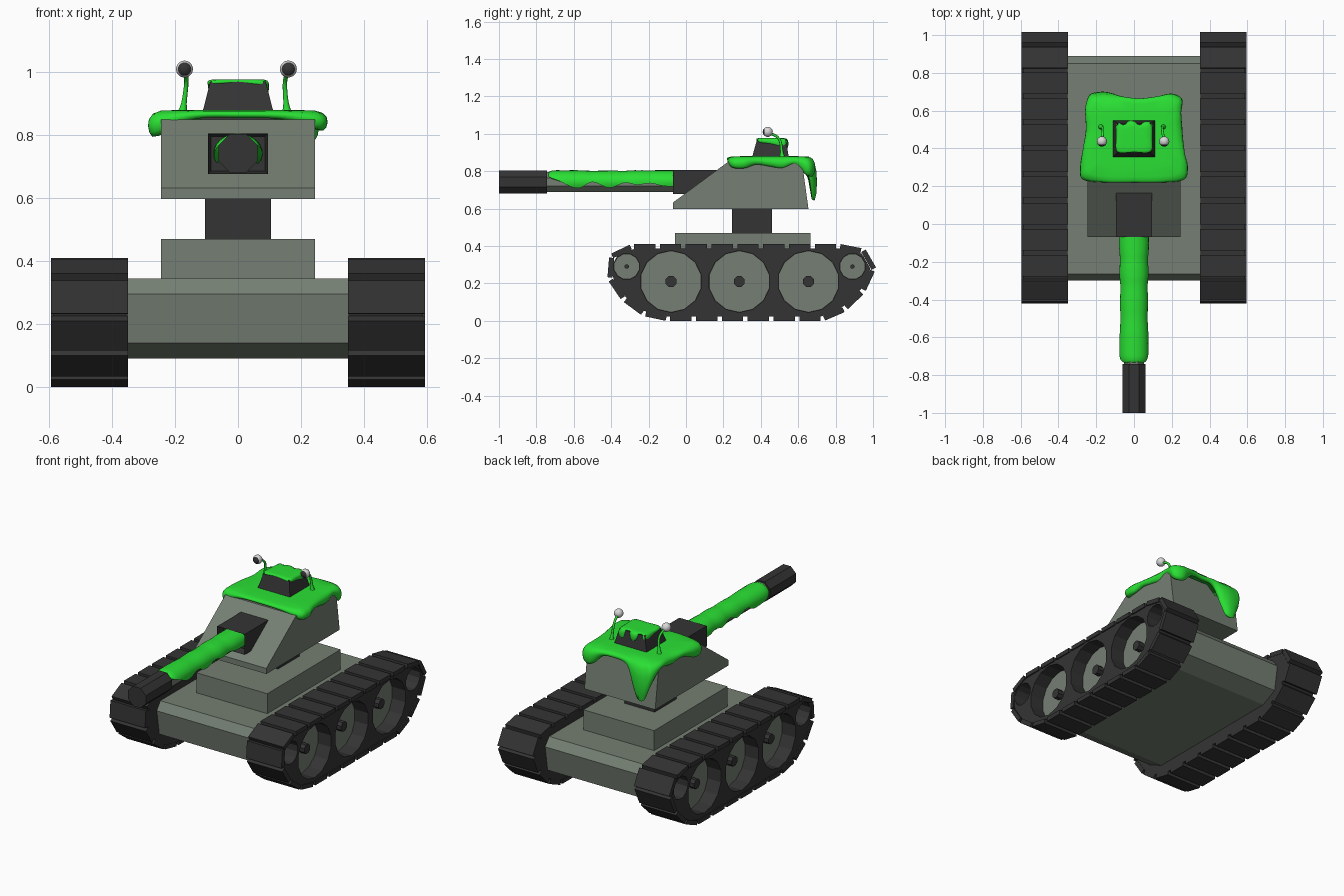
import bpy, bmesh, math
from mathutils import Vector, Matrix

if "Cube" in bpy.data.objects:
    bpy.data.objects.remove(bpy.data.objects["Cube"])


def material(name, r, g, b):
    m = bpy.data.materials.new(name)
    lin = [((c / 255 + 0.055) / 1.055) ** 2.4 for c in (r, g, b)]
    m.diffuse_color = (*lin, 1)
    m.use_nodes = True
    m.node_tree.nodes["Principled BSDF"].inputs["Base Color"].default_value = m.diffuse_color
    return m


GREY = material("grey green paint", 117, 127, 115)
DARK = material("dark metal", 52, 52, 52)
SLIME = material("slime green", 42, 224, 52)
WHITE = material("eye white", 215, 215, 215)


def finish(name, bm, *mats, smooth=None):
    bmesh.ops.recalc_face_normals(bm, faces=bm.faces)
    me = bpy.data.meshes.new(name)
    bm.to_mesh(me)
    bm.free()
    ob = bpy.data.objects.new(name, me)
    bpy.context.collection.objects.link(ob)
    for m in mats:
        me.materials.append(m)
    bpy.ops.object.select_all(action='DESELECT')
    bpy.context.view_layer.objects.active = ob
    ob.select_set(True)
    if smooth:
        bpy.ops.object.shade_smooth_by_angle(angle=math.radians(smooth))
    return ob


def loft(bm, rings):
    """Closed skin through rings of equal length, capped at both ends."""
    vs = [[bm.verts.new(p) for p in r] for r in rings]
    n = len(vs[0])
    for a, b in zip(vs, vs[1:]):
        for i in range(n):
            bm.faces.new((a[i], a[(i + 1) % n], b[(i + 1) % n], b[i]))
    bm.faces.new(vs[0])
    bm.faces.new(vs[-1])


def prism(name, profile, x0, x1, mat):
    bm = bmesh.new()
    loft(bm, [[(x, y, z) for y, z in profile] for x in (x0, x1)])
    return finish(name, bm, mat)


def box(name, x0, x1, y0, y1, z0, z1, mat):
    return prism(name, [(y0, z0), (y1, z0), (y1, z1), (y0, z1)], x0, x1, mat)


def disc(bm, y, z, r, x0, x1, n):
    """Cylinder along x."""
    angs = [2 * math.pi * (i + 0.5) / n for i in range(n)]
    loft(bm, [[(x, y + r * math.cos(a), z + r * math.sin(a)) for a in angs] for x in (x0, x1)])


def mirror_x(ob):
    ob.modifiers.new("mirror", 'MIRROR').use_mirror_merge = False


def spline(pts, n, cyclic):
    """Catmull-Rom samples through points."""
    pts = [Vector(p) for p in pts]
    k = len(pts)
    get = (lambda i: pts[i % k]) if cyclic else (lambda i: pts[max(0, min(k - 1, i))])
    out = []
    for i in range(k if cyclic else k - 1):
        a, b, c, d = (get(i + j) for j in (-1, 0, 1, 2))
        for s in range(n):
            t = s / n
            out.append(0.5 * (2 * b + (c - a) * t + (2 * a - 5 * b + 4 * c - d) * t * t
                              + (3 * b - a - 3 * c + d) * t ** 3))
    if not cyclic:
        out.append(pts[-1])
    return out


# Hull, upper deck, neck and turret
prism("hull", [(-0.17, 0.09), (0.76, 0.09), (0.865, 0.14), (0.89, 0.295),
               (0.85, 0.345), (-0.265, 0.345), (-0.30, 0.295), (-0.275, 0.14)], -0.36, 0.36, GREY)
box("upper_deck", -0.245, 0.245, -0.06, 0.665, 0.34, 0.47, GREY)
box("turret_neck", -0.105, 0.105, 0.245, 0.46, 0.465, 0.605, DARK)
prism("turret", [(-0.07, 0.597), (0.655, 0.597), (0.62, 0.85), (0.225, 0.85), (-0.07, 0.632)],
      -0.245, 0.245, GREY)

# Gun mount with recessed front opening
bm = bmesh.new()
loft(bm, [[(x, y, z) for x, z in ((-0.095, 0.677), (0.095, 0.677), (0.095, 0.805), (-0.095, 0.805))]
          for y in (-0.07, 0.17)])
bmesh.ops.recalc_face_normals(bm, faces=bm.faces)
front = [f for f in bm.faces if f.normal.y < -0.9]
bmesh.ops.inset_region(bm, faces=front, thickness=0.013)
bmesh.ops.translate(bm, verts=front[0].verts, vec=(0, 0.05, 0))
finish("gun_mount", bm, DARK)


def octagon_rod(name, r, y0, y1, mat):
    bm = bmesh.new()
    angs = [math.pi * (i + 0.5) / 4 for i in range(8)]
    loft(bm, [[(r * math.cos(a), y, 0.742 + r * math.sin(a)) for a in angs] for y in (y0, y1)])
    finish(name, bm, mat)


octagon_rod("barrel", 0.058, -0.76, 0.05, GREY)
octagon_rod("muzzle", 0.067, -1.0, -0.742, DARK)

# Hatch on the turret roof
bm = bmesh.new()
loft(bm, [[(-w, y0, z), (w, y0, z), (w, y1, z), (-w, y1, z)]
          for w, y0, y1, z in ((0.120, 0.345, 0.555, 0.845), (0.088, 0.380, 0.533, 0.970))])
finish("hatch", bm, DARK)

# Track body: half an outline, mirrored about the track's middle (y = 0.29)
half = [(-0.29, 0.41), (-0.39, 0.378), (-0.437, 0.29), (-0.41, 0.20),
        (-0.345, 0.11), (-0.26, 0.04), (-0.16, 0.0)]
outline = [Vector(p) for p in half] + [Vector((0.58 - y, z)) for y, z in reversed(half)]
mid = Vector((0.29, 0.205))
inner = [mid + Vector(((p.x - mid.x) * 0.956, (p.y - mid.y) * 0.89)) for p in outline]
track = prism("track_belt", inner, 0.352, 0.588, DARK)

# Deep wheel wells cut into the outer track wall
wheels = [(y, 0.21, 0.165, 0.031, 14) for y in (-0.08, 0.285, 0.655)]
wheels += [(y, 0.29, 0.07, 0.012, 12) for y in (-0.317, 0.89)]
bm = bmesh.new()
for y, z, r, h, n in wheels:
    disc(bm, y, z, r, 0.49, 0.7, n)
cutter = finish("wheel_well_cutter", bm, DARK)
cutter.hide_render = True
mod = track.modifiers.new("wells", 'BOOLEAN')
mod.operation = 'DIFFERENCE'
mod.object = cutter
bpy.context.view_layer.objects.active = track
bpy.ops.object.modifier_apply(modifier=mod.name)
bpy.data.objects.remove(cutter)
mirror_x(track)

# Wheel plates and hubs
bm, hubs = bmesh.new(), bmesh.new()
for y, z, r, h, n in wheels:
    disc(bm, y, z, r - 0.003, 0.47, 0.498, n)
    disc(hubs, y, z, h, 0.48, 0.535, 8)
mirror_x(finish("wheels", bm, GREY))
mirror_x(finish("wheel_hubs", hubs, DARK))

# Track pads spaced evenly round the outline
bm = bmesh.new()
count = 24
loop = list(zip(outline, outline[1:] + outline[:1]))
total = sum((b - a).length for a, b in loop)


def along(d):
    d %= total
    for a, b in loop:
        if d <= (b - a).length:
            return a + (b - a).normalized() * d
        d -= (b - a).length
    return outline[0]


for i in range(count):
    c = (i + 0.5) * total / count
    a, b = along(c - 0.057), along(c + 0.057)
    t = (b - a).normalized()
    nrm = Vector((t.y, -t.x))
    if nrm.dot(mid - a) < 0:
        nrm = -nrm
    quad = [a, b, b + nrm * 0.027, a + nrm * 0.027]
    loft(bm, [[(x, p.x, p.y) for p in quad] for x in (0.35, 0.595)])
mirror_x(finish("track_pads", bm, DARK))


# Slime blankets: outline points are (x, y, height of the hanging edge)
def blanket(name, cx, cy, top, pts):
    edge = spline(pts, 6, True)
    section = [(0.6, 0), (0.86, 0.03), (0.95, 0.16), (0.99, 0.36), (1, 0.6), (0.985, 0.85),
               (0.95, 1), (0.89, 0.97), (0.8, 0.4)]
    bm = bmesh.new()
    loft(bm, [[(cx + (p.x - cx) * s, cy + (p.y - cy) * s, top + (p.z - top) * f) for p in edge]
              for s, f in section])
    finish(name, bm, SLIME, smooth=80)


blanket("turret_slime", 0, 0.45, 0.88, [
    (-0.27, 0.235, 0.80), (-0.15, 0.22, 0.85), (0, 0.22, 0.855), (0.15, 0.22, 0.85),
    (0.265, 0.235, 0.82), (0.285, 0.30, 0.815), (0.27, 0.37, 0.835), (0.26, 0.45, 0.825),
    (0.255, 0.52, 0.815), (0.25, 0.59, 0.835), (0.255, 0.66, 0.78), (0.20, 0.69, 0.775),
    (0.12, 0.675, 0.84), (0.03, 0.665, 0.845), (-0.06, 0.675, 0.83), (-0.115, 0.692, 0.72),
    (-0.155, 0.70, 0.65), (-0.20, 0.697, 0.655), (-0.238, 0.68, 0.75), (-0.258, 0.61, 0.835),
    (-0.255, 0.50, 0.82), (-0.27, 0.40, 0.835), (-0.285, 0.30, 0.80)])
blanket("hatch_slime", 0, 0.457, 0.977, [
    (-0.088, 0.382, 0.96), (0, 0.380, 0.965), (0.088, 0.382, 0.955), (0.097, 0.45, 0.945),
    (0.095, 0.53, 0.925), (0.06, 0.543, 0.92), (0.03, 0.525, 0.96), (0, 0.545, 0.925),
    (-0.03, 0.545, 0.93), (-0.055, 0.525, 0.96), (-0.09, 0.535, 0.925), (-0.095, 0.46, 0.95)])

# Slime along the barrel: (y, left and right wrap angle, size)
bm = bmesh.new()
rings = []
for y, al, ar, s in [tuple(v) for v in spline([
        (-0.738, 45, 45, 0.72), (-0.725, 70, 66, 0.93), (-0.68, 105, 84, 1.02), (-0.58, 118, 122, 1.0),
        (-0.50, 88, 90, 0.95), (-0.41, 110, 120, 0.98), (-0.33, 86, 94, 0.95), (-0.26, 112, 104, 1.02),
        (-0.19, 98, 96, 0.98), (-0.12, 116, 110, 1.04), (-0.03, 112, 112, 1.02)], 5, False)]:
    angs = [math.radians(-al + (al + ar) * i / 14) for i in range(15)]
    ring = [(0.076 * s * math.sin(a), y, 0.742 + 0.063 * min(s, 1) * math.cos(a)) for a in angs]
    ring += [(0.042 * math.sin(a), y, 0.742 + 0.042 * math.cos(a)) for a in reversed(angs)]
    rings.append(ring)
loft(bm, rings)
finish("barrel_slime", bm, SLIME, smooth=80)

# Eyes on slime stalks
for side, ex, xs in (("left", -0.17, (-0.178, -0.172, -0.165, -0.165, -0.168)),
                     ("right", 0.16, (0.157, 0.153, 0.149, 0.152, 0.158))):
    path = [(0.515, 0.865), (0.512, 0.90), (0.505, 0.955), (0.485, 0.985), (0.445, 1.005)]
    rads = (0.018, 0.009, 0.007, 0.007, 0.007)
    pts = spline([(x, y, z, r) for x, (y, z), r in zip(xs, path, rads)], 4, False)
    rings = []
    for i, p in enumerate(pts):
        t = (pts[min(i + 1, len(pts) - 1)] - pts[max(i - 1, 0)]).to_3d().normalized()
        u = Vector((1, 0, 0))
        v = t.cross(u).normalized()
        rings.append([p.to_3d() + p.w * (u * math.cos(k * math.pi / 4) + v * math.sin(k * math.pi / 4))
                      for k in range(8)])
    bm = bmesh.new()
    loft(bm, rings)
    finish(side + "_eye_stalk", bm, SLIME, smooth=80)
    # eyeball, poles along y so that the pupil is a clean cap
    bm = bmesh.new()
    bmesh.ops.create_uvsphere(bm, u_segments=20, v_segments=14, radius=0.027,
                              matrix=Matrix.Rotation(math.pi / 2, 4, 'X'))
    for f in bm.faces:
        f.material_index = int(f.calc_center_median().y < -0.6 * 0.027)
    bmesh.ops.translate(bm, verts=bm.verts, vec=(ex, 0.437, 1.01))
    finish(side + "_eye", bm, WHITE, DARK, smooth=60)
